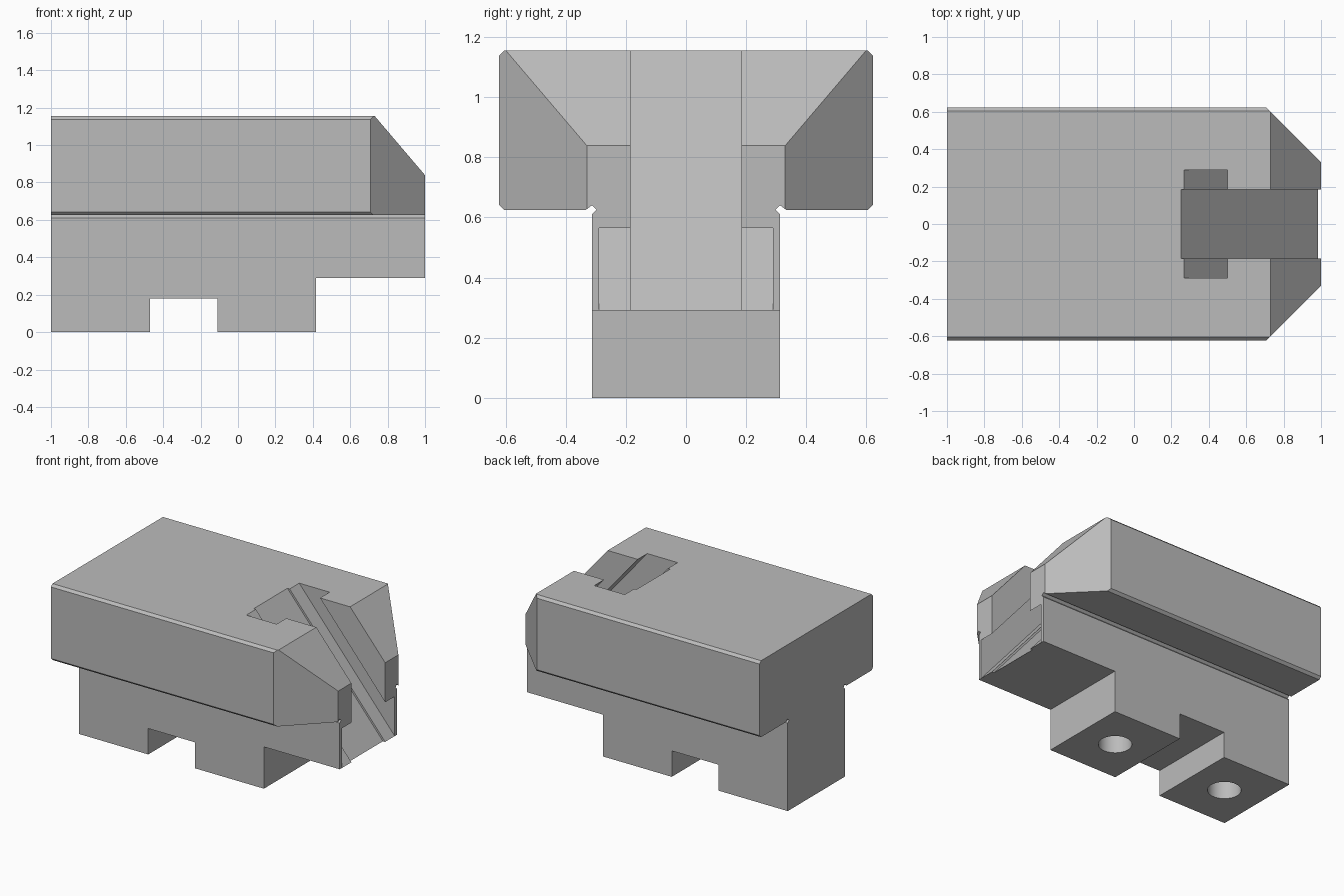
import bpy, bmesh, math
from mathutils import Vector

cube = bpy.data.objects.get("Cube")
if cube:
    bpy.data.objects.remove(cube, do_unlink=True)

steel = bpy.data.materials.new("steel_grey")
steel.use_nodes = True
colour = (0.5, 0.5, 0.5, 1)
steel.diffuse_color = colour
steel.node_tree.nodes["Principled BSDF"].inputs["Base Color"].default_value = colour


def prism(name, outline, axis, start, end):
    """Extrude a 2D outline along one axis (0 = x, 1 = y, 2 = z)."""
    bm = bmesh.new()
    verts = []
    for p in outline:
        co = list(p)
        co.insert(axis, start)
        verts.append(bm.verts.new(co))
    face = bm.faces.new(verts)
    grown = bmesh.ops.extrude_face_region(bm, geom=[face])["geom"]
    shift = Vector((0, 0, 0))
    shift[axis] = end - start
    bmesh.ops.translate(bm, vec=shift,
                        verts=[v for v in grown if isinstance(v, bmesh.types.BMVert)])
    bmesh.ops.recalc_face_normals(bm, faces=bm.faces)
    mesh = bpy.data.meshes.new(name)
    bm.to_mesh(mesh)
    bm.free()
    mesh.materials.append(steel)
    obj = bpy.data.objects.new(name, mesh)
    bpy.context.collection.objects.link(obj)
    return obj


def carve(body, cutter):
    """Subtract the cutter, then discard it."""
    cutter.hide_render = True
    mod = body.modifiers.new("cut", 'BOOLEAN')
    mod.operation, mod.solver, mod.object = 'DIFFERENCE', 'EXACT', cutter
    bpy.context.view_layer.objects.active = body
    bpy.ops.object.modifier_apply(modifier=mod.name)
    bpy.data.objects.remove(cutter, do_unlink=True)


TOP, STEP = 1.155, 0.29
SLOPE = -1.18

# Jaw body: T section with bevelled head corners and relief grooves
half = [(0.313, 0), (0.313, 0.61), (0.298, 0.625), (0.313, 0.64), (0.333, 0.625),
        (0.605, 0.625), (0.622, 0.642), (0.622, 1.138), (0.605, TOP)]
section = half + [(-y, z) for y, z in reversed(half)]
jaw = prism("jaw_body", section, 0, -1, 1)

# Underside: notch between the feet and raised nose
carve(jaw, prism("foot_notch", [(-0.47, -1), (-0.11, -1), (-0.11, 0.18), (-0.47, 0.18)], 1, -1, 1))
carve(jaw, prism("nose_step", [(0.418, -1), (2, -1), (2, STEP), (0.418, STEP)], 1, -1, 1))

# Nose: sloped top and angled cheeks
carve(jaw, prism("nose_slope", [(0.53, TOP - 0.2 * SLOPE), (1.2, 0.84 + 0.2 * SLOPE),
                                (2, 0.6), (2, 2)], 1, -1, 1))
for s in (1, -1):
    carve(jaw, prism("cheek_cut", [(0.53, s * 0.8), (1.2, s * 0.13), (2, s * 0.13), (2, s * 0.8)],
                     2, 0.2, 2))


def on_slope(x_top, x):
    return (x, TOP + SLOPE * (x - x_top))


# Sloping T slot: open channel plus wider undercut
carve(jaw, prism("slot_channel", [on_slope(0.25, -0.1), on_slope(0.25, 1.4),
                                  on_slope(1.1, 1.4), on_slope(1.1, -0.1)], 1, -0.185, 0.185))
carve(jaw, prism("slot_undercut", [on_slope(0.267, -0.1), on_slope(0.267, 1.4),
                                   on_slope(0.5, 1.4), on_slope(0.5, -0.1)], 1, -0.29, 0.29))

# Blind bolt holes under both feet
for x in (-0.735, 0.154):
    ring = [(x + 0.105 * math.cos(a), 0.105 * math.sin(a))
            for a in (math.tau * i / 48 for i in range(48))]
    carve(jaw, prism("bolt_hole", ring, 2, -0.2, 0.45))

# Smooth hole walls, crisp machined edges
bpy.ops.object.select_all(action='DESELECT')
jaw.select_set(True)
bpy.context.view_layer.objects.active = jaw
bpy.ops.object.shade_smooth_by_angle(angle=math.radians(20))
